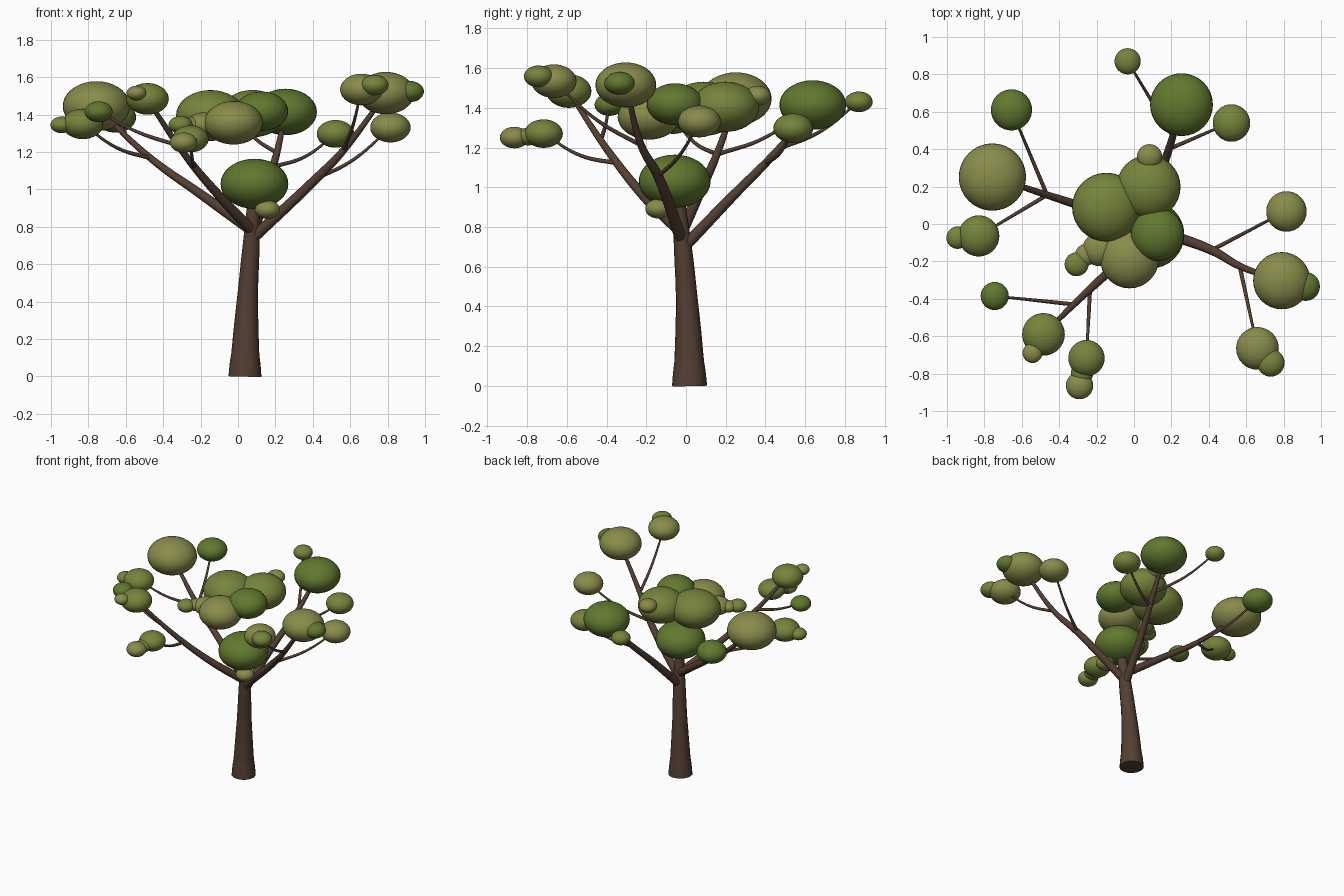
import bpy
from mathutils import Vector


def material(name, rgb):
    m = bpy.data.materials.new(name)
    m.diffuse_color = (*rgb, 1)
    return m


BARK = material("bark", (0.09, 0.05, 0.033))
OLIVE = material("olive_leaf", (0.25, 0.26, 0.07))
MID = material("mid_leaf", (0.18, 0.23, 0.045))
GREEN = material("green_leaf", (0.12, 0.19, 0.028))


def limb(name, points, radii):
    """Tapered smooth tube through the points."""
    cu = bpy.data.curves.new(name, 'CURVE')
    cu.dimensions = '3D'
    cu.bevel_depth = 1
    cu.bevel_resolution = 6
    cu.resolution_u = 10
    cu.use_fill_caps = True
    sp = cu.splines.new('BEZIER')
    sp.radius_interpolation = 'CARDINAL'
    sp.bezier_points.add(len(points) - 1)
    for bp, p, r in zip(sp.bezier_points, points, radii):
        bp.co = p
        bp.radius = r
        bp.handle_left_type = bp.handle_right_type = 'AUTO'
    ob = bpy.data.objects.new(name, cu)
    bpy.context.collection.objects.link(ob)
    bpy.ops.object.select_all(action='DESELECT')
    bpy.context.view_layer.objects.active = ob
    ob.select_set(True)
    bpy.ops.object.convert(target='MESH')
    ob = bpy.context.object
    ob.data.materials.clear()
    ob.data.materials.append(BARK)
    bpy.ops.object.shade_smooth_by_angle()


def twig(name, start, end, sag=0.035):
    """Thin side shoot that leaves low and curves up to its leaf clump."""
    a, b = Vector(start), Vector(end)
    mid = (a + b) / 2 - Vector((0, 0, sag))
    limb(name, [a, mid, b], [0.011, 0.009, 0.006])


def clump(name, x, y, z, r, mat):
    """Flattened leaf ball."""
    bpy.ops.mesh.primitive_uv_sphere_add(segments=32, ring_count=18, radius=r,
                                         location=(x, y, z))
    ob = bpy.context.object
    ob.name = name
    ob.scale.z = 0.74
    ob.data.materials.append(mat)
    bpy.ops.object.shade_smooth()


# trunk, flared at the foot and leaning slightly
limb("trunk",
     [(0.037, 0.018, 0), (0.039, 0.016, 0.12), (0.05, 0.006, 0.4),
      (0.07, -0.016, 0.7), (0.088, -0.045, 1.0)],
     [0.088, 0.075, 0.057, 0.045, 0.032])

# main branches
MAIN = [0.03, 0.025, 0.019, 0.012]
limb("right_branch", [(0.08, -0.025, 0.74), (0.415, -0.14, 1.055),
                      (0.565, -0.225, 1.21), (0.79, -0.3, 1.51)], MAIN)
limb("back_branch", [(0.07, -0.01, 0.7), (0.135, 0.24, 0.96),
                     (0.205, 0.46, 1.185), (0.254, 0.642, 1.41)], MAIN)
limb("left_branch", [(0.075, -0.02, 0.78), (-0.2, 0.07, 0.975),
                     (-0.465, 0.155, 1.165), (-0.757, 0.251, 1.44)], MAIN)
limb("front_branch", [(0.075, -0.03, 0.78), (-0.1, -0.22, 0.965),
                      (-0.28, -0.39, 1.18), (-0.484, -0.59, 1.48)], MAIN)

# side twigs, two per branch
twig("right_twig_back", (0.415, -0.14, 1.055), (0.815, 0.07, 1.33))
twig("right_twig_front", (0.565, -0.225, 1.21), (0.66, -0.663, 1.53))
twig("back_twig_right", (0.185, 0.4, 1.12), (0.521, 0.545, 1.295))
twig("back_twig_left", (0.207, 0.47, 1.195), (-0.034, 0.87, 1.43))
twig("left_twig_back", (-0.465, 0.155, 1.165), (-0.655, 0.61, 1.39))
twig("left_twig_front", (-0.465, 0.155, 1.165), (-0.83, -0.064, 1.35))
twig("front_twig_left", (-0.32, -0.43, 1.235), (-0.745, -0.385, 1.415), 0.02)
twig("front_twig_right", (-0.235, -0.345, 1.12), (-0.254, -0.717, 1.27))

# leaf clumps: x, y, z, radius, colour
CLUMPS = {
    "left_leaves": [(-0.757, 0.251, 1.445, 0.18, OLIVE),
                    (-0.655, 0.61, 1.385, 0.11, GREEN),
                    (-0.83, -0.064, 1.35, 0.11, MID),
                    (-0.943, -0.073, 1.345, 0.06, MID)],
    "front_leaves": [(-0.745, -0.385, 1.415, 0.075, GREEN),
                     (-0.484, -0.59, 1.484, 0.114, MID),
                     (-0.543, -0.69, 1.515, 0.053, OLIVE),
                     (-0.254, -0.717, 1.27, 0.097, MID),
                     (-0.277, -0.795, 1.255, 0.06, MID),
                     (-0.291, -0.864, 1.25, 0.073, OLIVE)],
    "crown_leaves": [(-0.307, -0.215, 1.345, 0.064, MID),
                     (-0.257, -0.165, 1.345, 0.058, OLIVE),
                     (-0.185, -0.135, 1.345, 0.09, OLIVE),
                     (-0.024, -0.187, 1.356, 0.157, OLIVE),
                     (-0.147, 0.09, 1.395, 0.184, MID),
                     (0.078, 0.198, 1.405, 0.171, MID),
                     (0.083, 0.36, 1.46, 0.067, OLIVE),
                     (0.126, -0.055, 1.418, 0.142, GREEN)],
    "trunk_leaves": [(0.088, -0.057, 1.03, 0.181, GREEN),
                     (0.158, -0.138, 0.892, 0.067, OLIVE)],
    "back_leaves": [(0.254, 0.638, 1.414, 0.168, GREEN),
                    (-0.034, 0.87, 1.43, 0.07, MID),
                    (0.521, 0.54, 1.297, 0.1, MID)],
    "right_leaves": [(0.815, 0.067, 1.331, 0.108, OLIVE),
                     (0.79, -0.303, 1.515, 0.153, OLIVE),
                     (0.917, -0.334, 1.523, 0.077, GREEN),
                     (0.66, -0.665, 1.534, 0.114, OLIVE),
                     (0.731, -0.742, 1.558, 0.074, MID)],
}
for group, balls in CLUMPS.items():
    for i, ball in enumerate(balls, 1):
        clump(f"{group}_{i}", *ball)
